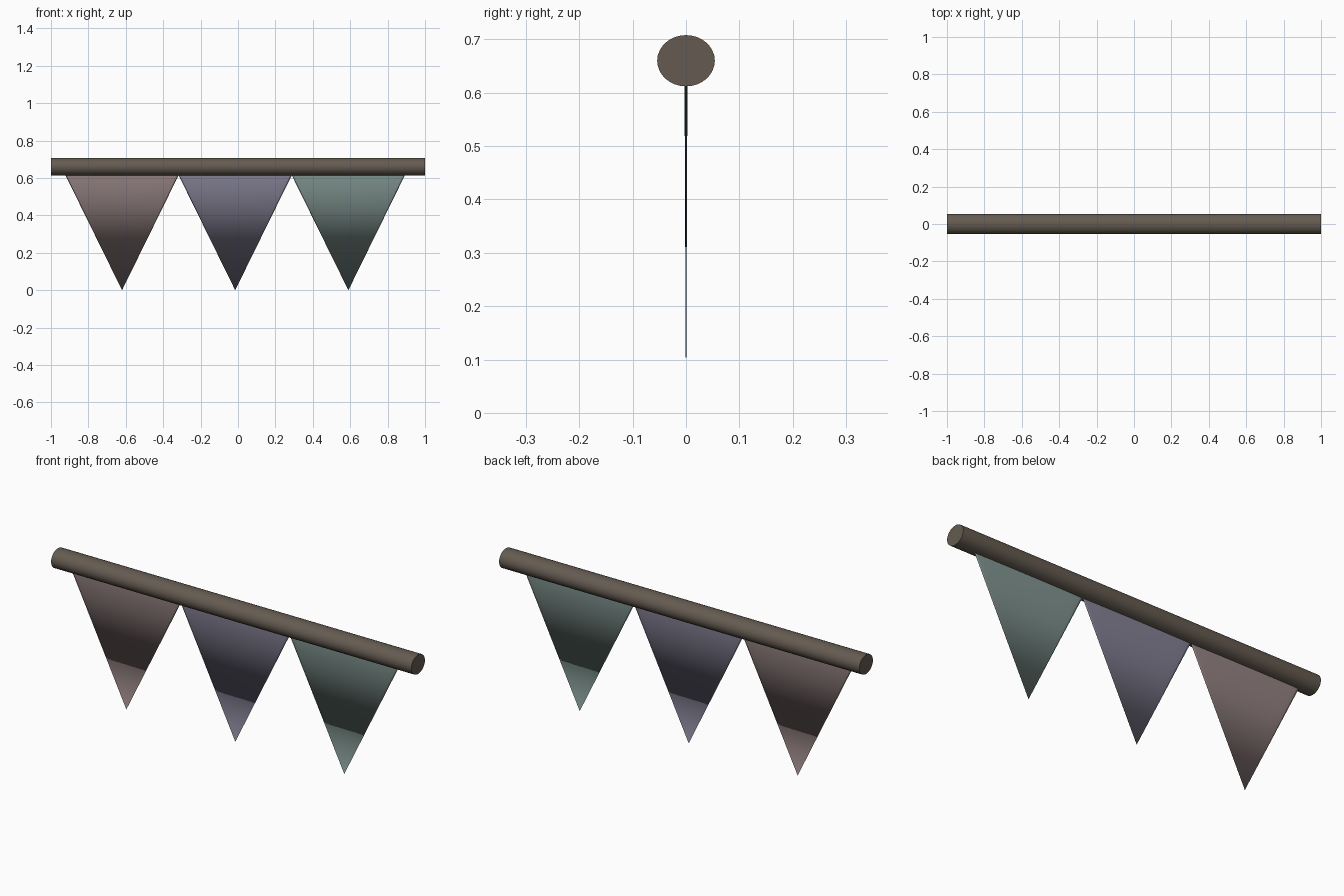
import bpy
import math

default = bpy.data.objects.get("Cube")
if default:
    bpy.data.objects.remove(default, do_unlink=True)


def material(name, colour):
    mat = bpy.data.materials.new(name)
    mat.use_nodes = True
    rgba = (*colour, 1)
    mat.diffuse_color = rgba
    mat.node_tree.nodes["Principled BSDF"].inputs["Base Color"].default_value = rgba
    return mat


def finish(name, mat, scale):
    obj = bpy.context.object
    obj.name = name
    obj.scale = scale
    bpy.ops.object.transform_apply(location=False, rotation=True, scale=True)
    obj.data.materials.append(mat)
    return obj


# Wooden rod, slightly oval in section
bpy.ops.mesh.primitive_cylinder_add(vertices=32, radius=1, depth=2,
                                    location=(0, 0, 0.66),
                                    rotation=(0, math.pi / 2, 0))
finish("rod", material("dark wood", (0.13, 0.105, 0.082)), (0.048, 0.054, 1))
bpy.ops.object.shade_smooth_by_angle(angle=math.radians(40))

# Pennants: flattened cones hanging point down
TOP = 0.62
pennants = [
    ("right_pennant", -0.62, material("dusty rose", (0.30, 0.225, 0.225))),
    ("middle_pennant", -0.015, material("muted violet", (0.235, 0.22, 0.30))),
    ("left_pennant", 0.59, material("muted teal", (0.22, 0.30, 0.28))),
]
for name, x, mat in pennants:
    bpy.ops.mesh.primitive_cone_add(vertices=24, radius1=1, radius2=0, depth=TOP,
                                    location=(x, 0, TOP / 2),
                                    rotation=(math.pi, 0, 0))
    pennant = finish(name, mat, (0.305, 0.0028, 1))
    for face in pennant.data.polygons:
        face.use_smooth = abs(face.normal.z) < 0.9
